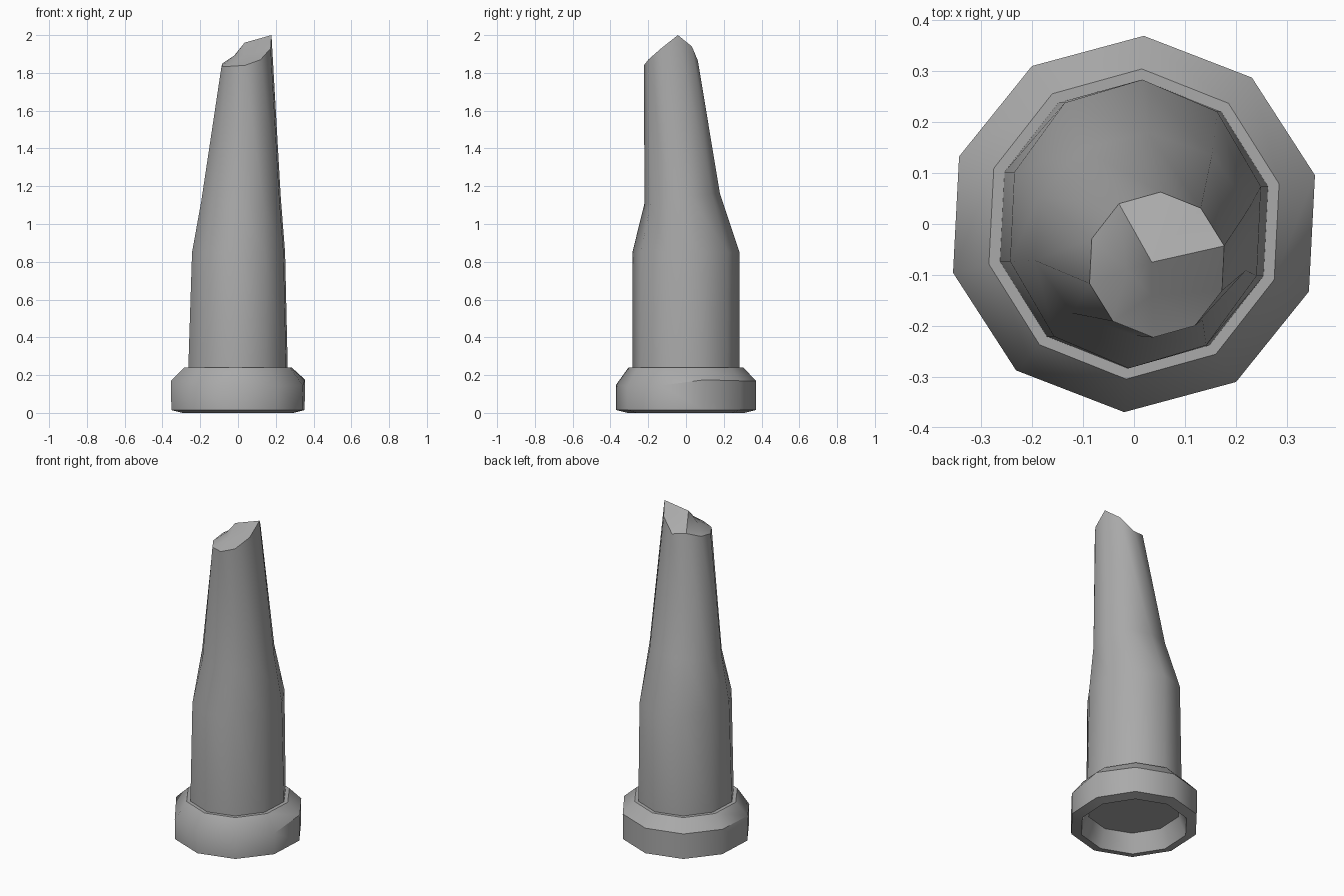
import bpy
import bmesh
import math

cube = bpy.data.objects.get("Cube")
if cube:
    bpy.data.objects.remove(cube, do_unlink=True)

SIDES = 10

stone = bpy.data.materials.new("grey_stone")
stone.use_nodes = True
colour = (0.4, 0.4, 0.4, 1)
stone.diffuse_color = colour
stone.node_tree.nodes["Principled BSDF"].inputs["Base Color"].default_value = colour


def ring(bm, rx, ry, heights, cx=0, cy=0):
    """One ten-sided loop, starting at the back and running clockwise."""
    if not isinstance(heights, (list, tuple)):
        heights = [heights] * SIDES
    verts = []
    for k, z in enumerate(heights):
        a = math.radians(87 - 360 * k / SIDES)
        verts.append(bm.verts.new((cx + rx * math.cos(a), cy + ry * math.sin(a), z)))
    return verts


def bridge(bm, rings):
    for low, high in zip(rings, rings[1:]):
        for k in range(SIDES):
            n = (k + 1) % SIDES
            bm.faces.new((low[k], low[n], high[n], high[k]))


def finish(bm, name):
    bmesh.ops.recalc_face_normals(bm, faces=bm.faces[:])
    mesh = bpy.data.meshes.new(name)
    bm.to_mesh(mesh)
    bm.free()
    mesh.materials.append(stone)
    obj = bpy.data.objects.new(name, mesh)
    bpy.context.collection.objects.link(obj)
    bpy.ops.object.select_all(action='DESELECT')
    obj.select_set(True)
    bpy.context.view_layer.objects.active = obj
    bpy.ops.object.shade_smooth_by_angle(angle=math.radians(40))


# Plinth: worn chamfered collar with a recess underneath
bm = bmesh.new()
worn = [0.17, 0.17, 0.175, 0.145, 0.14, 0.15, 0.135, 0.17, 0.17, 0.17]
loops = [
    ring(bm, 0.26, 0.27, 0.11),
    ring(bm, 0.305, 0.31, 0),
    ring(bm, 0.365, 0.37, 0.015),
    ring(bm, 0.368, 0.37, worn),
    ring(bm, 0.295, 0.305, 0.24),
    ring(bm, 0.26, 0.27, 0.24),
]
bridge(bm, loops)
bm.faces.new(loops[0])
bm.faces.new(loops[-1])
finish(bm, "plinth")

# Shaft: straight lower drum, leaning taper and snapped top
bm = bmesh.new()
snapped = [1.865, 1.94, 2.0, 1.93, 1.87, 1.84, 1.835, 1.835, 1.85, 1.88]
loops = [
    ring(bm, 0.273, 0.284, 0.22),
    ring(bm, 0.255, 0.284, 0.85, 0.003),
    ring(bm, 0.218, 0.2, [1.16, 1.16, 1.14, 1.12, 1.11, 1.11, 1.11, 1.12, 1.14, 1.16], 0.016, -0.02),
    ring(bm, 0.137, 0.143, snapped, 0.045, -0.08),
]
bridge(bm, loops)
bm.faces.new(loops[0])

# Jagged fracture across the top
rim = loops[-1]
peak = bm.verts.new((0.035, -0.075, 1.96))
notch = bm.verts.new((0.035, -0.14, 1.89))
shelf = bm.verts.new((-0.015, -0.09, 1.895))


def fan(centre, order):
    for k, n in zip(order, order[1:]):
        bm.faces.new((centre, rim[k], rim[n]))


fan(peak, (9, 0, 1, 2, 3))
fan(notch, (3, 4, 5, 6))
fan(shelf, (6, 7, 8, 9))
bm.faces.new((peak, rim[3], notch))
bm.faces.new((notch, rim[6], shelf))
bm.faces.new((shelf, rim[9], peak))
bm.faces.new((peak, notch, shelf))
finish(bm, "broken_shaft")
